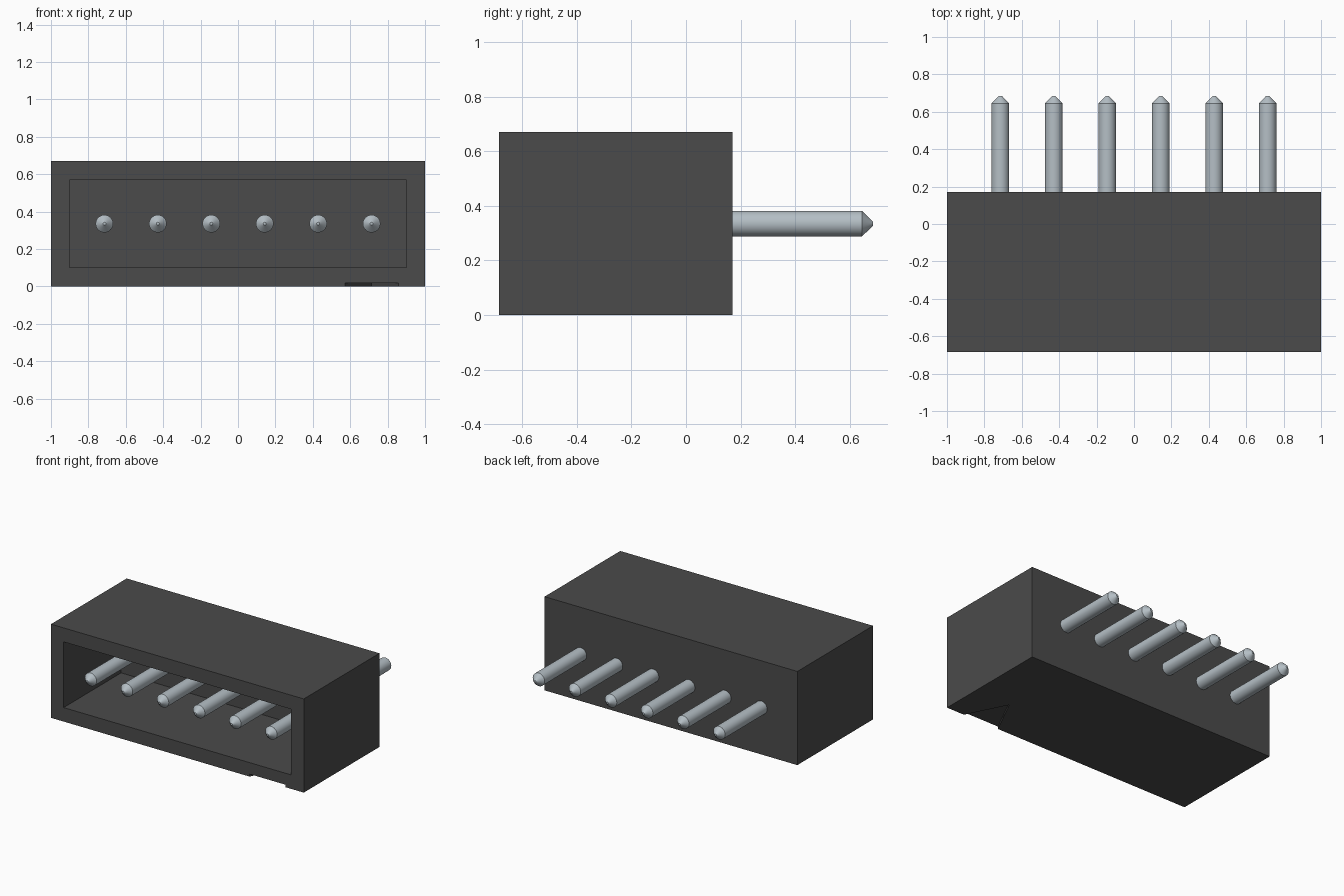
import bpy, bmesh, math
from mathutils import Vector

cube = bpy.data.objects.get("Cube")
if cube:
    bpy.data.objects.remove(cube, do_unlink=True)


def material(name, color, roughness, metallic=0.0):
    m = bpy.data.materials.new(name)
    m.use_nodes = True
    m.diffuse_color = (*color, 1)
    bsdf = next(n for n in m.node_tree.nodes if n.type == 'BSDF_PRINCIPLED')
    bsdf.inputs["Base Color"].default_value = (*color, 1)
    bsdf.inputs["Roughness"].default_value = roughness
    return m


BLACK = material("black plastic", (0.07, 0.07, 0.07), 0.6)
METAL = material("tinned metal", (0.46, 0.52, 0.56), 0.4)

FRONT, BACK = -0.685, 0.17      # housing ends in y
HEIGHT = 0.67
POCKET_END = -0.035             # inner face of the pocket
PIN_Z, PIN_R, PITCH = 0.335, 0.047, 2 / 7


def add_object(name, bm, mat):
    bmesh.ops.recalc_face_normals(bm, faces=bm.faces)
    mesh = bpy.data.meshes.new(name)
    bm.to_mesh(mesh)
    bm.free()
    mesh.materials.append(mat)
    obj = bpy.data.objects.new(name, mesh)
    bpy.context.collection.objects.link(obj)
    return obj


def prism(name, points, offset, mat):
    """Closed solid made by extruding a polygon along offset."""
    bm = bmesh.new()
    face = bm.faces.new([bm.verts.new(p) for p in points])
    new = bmesh.ops.extrude_face_region(bm, geom=[face], use_keep_orig=True)["geom"]
    bmesh.ops.translate(bm, vec=Vector(offset),
                        verts=[v for v in new if isinstance(v, bmesh.types.BMVert)])
    return add_object(name, bm, mat)


def box(name, x, y0, y1, z0, z1, mat):
    return prism(name, [(-x, y0, z0), (x, y0, z0), (x, y0, z1), (-x, y0, z1)],
                 (0, y1 - y0, 0), mat)


# Housing, open at the front, with a triangular first-pin mark cut underneath
housing = box("housing", 1.0, FRONT, BACK, 0, HEIGHT, BLACK)
pocket = box("pocket_cutter", 0.9, FRONT - 0.1, POCKET_END, 0.10, 0.57, BLACK)
mark_x = 2.5 * PITCH
slope = 0.143 / 0.285
mark = prism("mark_cutter",
             [(mark_x - 0.143 - 0.05 * slope, FRONT - 0.05, -0.05),
              (mark_x + 0.143 + 0.05 * slope, FRONT - 0.05, -0.05),
              (mark_x, FRONT + 0.285, -0.05)], (0, 0, 0.068), BLACK)
for cutter in (pocket, mark):
    mod = housing.modifiers.new(cutter.name, 'BOOLEAN')
    mod.operation = 'DIFFERENCE'
    mod.solver = 'EXACT'
    mod.object = cutter
    cutter.hide_render = True

# Apply the cuts and remove the cutters
bpy.context.view_layer.update()
cut = bpy.data.meshes.new_from_object(
    housing.evaluated_get(bpy.context.evaluated_depsgraph_get()))
housing.modifiers.clear()
housing.data = cut
for cutter in (pocket, mark):
    bpy.data.objects.remove(cutter, do_unlink=True)

# Contact pins: one chamfered profile spun around the y axis
PROFILE = [(-0.685, 0.008), (-0.645, PIN_R), (0.645, PIN_R), (0.685, 0.008)]
SIDES = 32
for i in range(6):
    x = (i - 2.5) * PITCH
    bm = bmesh.new()
    rings = [[bm.verts.new((x + r * math.cos(a), y, PIN_Z + r * math.sin(a)))
              for a in (2 * math.pi * k / SIDES for k in range(SIDES))]
             for y, r in PROFILE]
    for lo, hi in zip(rings, rings[1:]):
        for k in range(SIDES):
            n = (k + 1) % SIDES
            bm.faces.new((lo[k], lo[n], hi[n], hi[k]))
    bm.faces.new(rings[0])
    bm.faces.new(rings[-1])
    pin = add_object(f"pin_{i + 1}", bm, METAL)
    bpy.ops.object.select_all(action='DESELECT')
    pin.select_set(True)
    bpy.context.view_layer.objects.active = pin
    bpy.ops.object.shade_smooth_by_angle(angle=math.radians(30))
